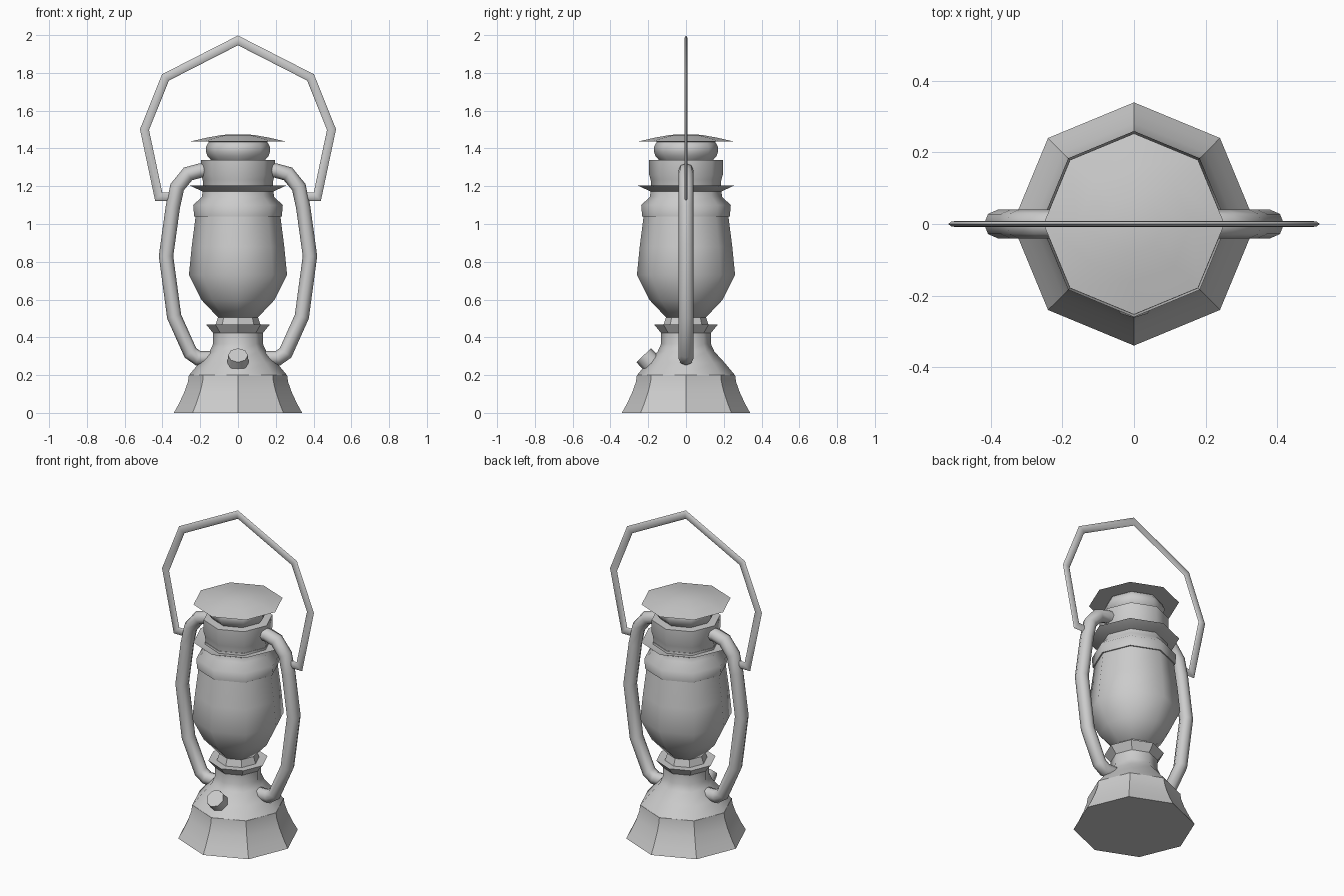
import bpy, bmesh, math
from mathutils import Vector

if "Cube" in bpy.data.objects:
    bpy.data.objects.remove(bpy.data.objects["Cube"])


def finish(name, bm, angle):
    bmesh.ops.recalc_face_normals(bm, faces=bm.faces)
    me = bpy.data.meshes.new(name)
    bm.to_mesh(me)
    bm.free()
    ob = bpy.data.objects.new(name, me)
    bpy.context.collection.objects.link(ob)
    bpy.ops.object.select_all(action='DESELECT')
    ob.select_set(True)
    bpy.context.view_layer.objects.active = ob
    bpy.ops.object.shade_smooth_by_angle(angle=math.radians(angle))
    return ob


def skin(bm, rings, cap=True):
    """Bridge successive rings of vertices and close both ends."""
    for a, b in zip(rings, rings[1:]):
        for i in range(len(a)):
            j = (i + 1) % len(a)
            bm.faces.new((a[i], a[j], b[j], b[i]))
    if cap:
        bm.faces.new(rings[0])
        bm.faces.new(rings[-1])


def lathe(name, profile, angle=50, sides=8):
    bm = bmesh.new()
    rings = [[bm.verts.new((r * math.cos(math.tau * i / sides),
                            r * math.sin(math.tau * i / sides), z))
              for i in range(sides)] for r, z in profile]
    skin(bm, rings)
    return finish(name, bm, angle)


def sweep(name, path, half_width, half_depth, sides=8, angle=50):
    """Mitred sweep of an elliptical section along a path in the xz plane."""
    bm = bmesh.new()
    pts = [Vector((x, 0, z)) for x, z in path]
    rings = []
    for k, p in enumerate(pts):
        d0 = (p - pts[k - 1]).normalized() if k else (pts[1] - p).normalized()
        d1 = (pts[k + 1] - p).normalized() if k < len(pts) - 1 else d0
        t = (d0 + d1).normalized()
        n = Vector((t.z, 0, -t.x)) * (half_width / max(t.dot(d0), 0.5))
        rings.append([bm.verts.new(p + n * math.cos(math.tau * i / sides)
                                   + Vector((0, half_depth * math.sin(math.tau * i / sides), 0)))
                      for i in range(sides)])
    skin(bm, rings)
    return finish(name, bm, angle)


# Faceted skirt of the base
lathe("base_skirt", [(.34, 0), (.312, .05), (.282, .115), (.265, .165), (.26, .2)], 30)
# Fuel tank shoulder and neck
lathe("fuel_tank", [(.26, .199), (.205, .265), (.15, .325), (.132, .365), (.132, .43)])
# Burner flange and seat under the glass
lathe("burner_flange", [(.13, .42), (.168, .467), (.12, .465), (.105, .51)], 30)
# Glass globe
lathe("glass_globe", [(.105, .505), (.195, .60), (.26, .73), (.245, .88), (.222, 1.06)])
# Collar above the glass
lathe("globe_collar", [(.20, 1.04), (.232, 1.04), (.237, 1.10), (.19, 1.145), (.187, 1.20)])
# Flared rim around the hood
lathe("hood_rim", [(.187, 1.172), (.254, 1.203), (.187, 1.187)], 30)
# Hood cylinder
lathe("hood", [(.183, 1.18), (.187, 1.235), (.195, 1.26), (.195, 1.338), (.15, 1.34)])
# Rounded chimney
lathe("chimney", [(.14, 1.335), (.162, 1.36), (.17, 1.385), (.17, 1.405), (.158, 1.43), (.13, 1.445)])
# Thin domed cap
lathe("chimney_cap", [(.13, 1.435), (.253, 1.437), (.16, 1.458), (.08, 1.472), (.015, 1.475)])

# Side air tubes
tube = [(.15, 1.283), (.20, 1.283), (.265, 1.265), (.322, 1.195), (.345, 1.09), (.381, .83),
        (.338, .51), (.252, .318), (.212, .29), (.13, .29)]
for s, side in ((-1, "left"), (1, "right")):
    sweep(side + "_air_tube", [(s * x, z) for x, z in tube], .038, .04)

# Flattened wire bail handle
half = [(.35, 1.145), (.42, 1.145), (.495, 1.5), (.384, 1.776)]
sweep("bail_handle", [(-x, z) for x, z in half] + [(0, 1.972)] + half[::-1], .023, .009)

# Tilted filler cap on the front of the tank
bm = bmesh.new()
bmesh.ops.create_cone(bm, cap_ends=True, segments=8, radius1=.058, radius2=.053, depth=.11)
knob = finish("filler_cap", bm, 50)
axis = Vector((0, -.7, .72)).normalized()
knob.rotation_euler = axis.to_track_quat('Z', 'Y').to_euler()
knob.location = Vector((0, -.224, .305)) - axis * .055
